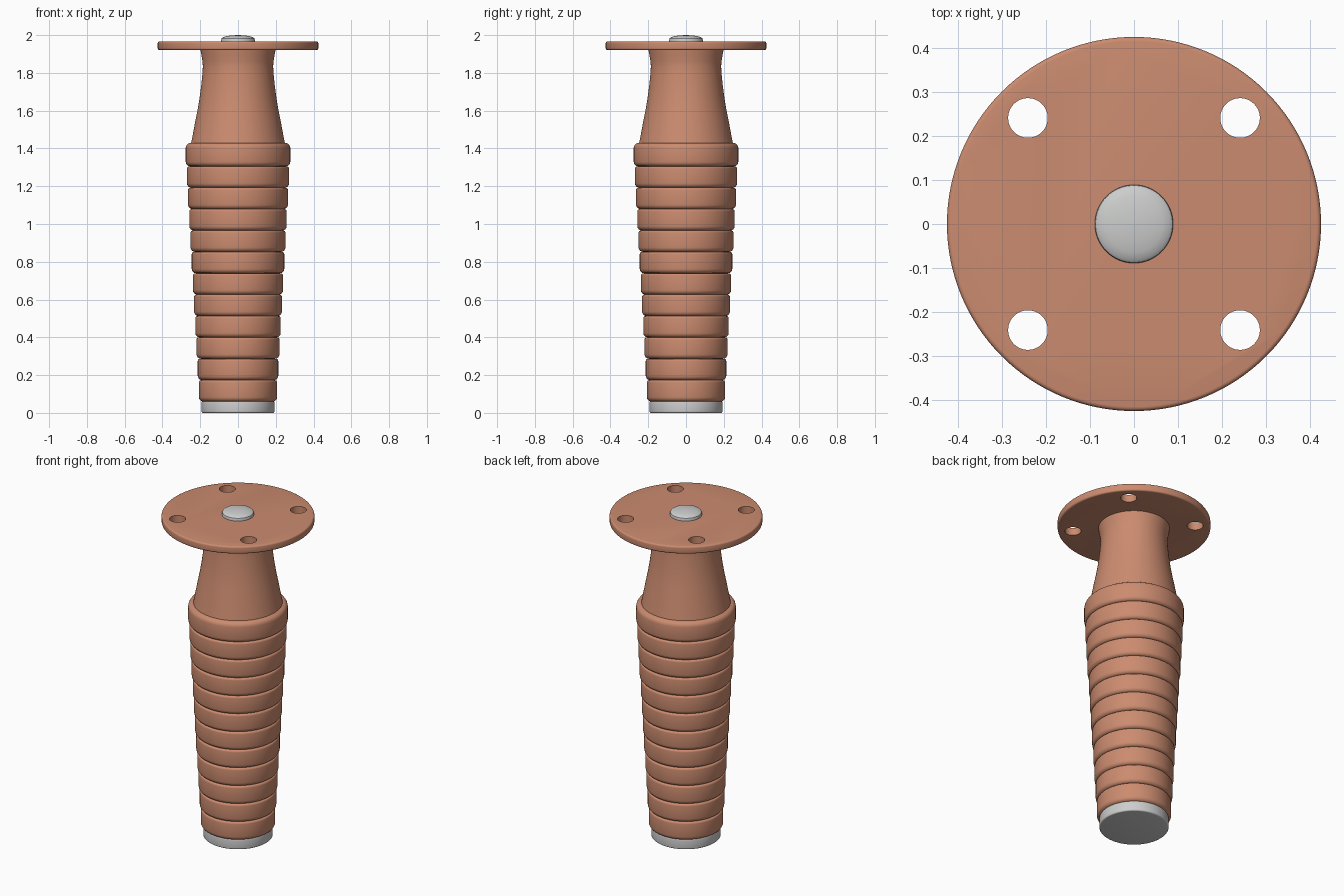
import bpy, math

cube = bpy.data.objects.get("Cube")
if cube:
    bpy.data.objects.remove(cube, do_unlink=True)


def material(name, colour):
    mat = bpy.data.materials.new(name)
    mat.use_nodes = True
    mat.diffuse_color = (*colour, 1)
    mat.node_tree.nodes["Principled BSDF"].inputs["Base Color"].default_value = (*colour, 1)
    return mat


copper = material("copper brown", (0.60, 0.26, 0.16))
grey = material("light grey", (0.60, 0.61, 0.60))


def smooth(obj, degrees=30):
    bpy.ops.object.select_all(action="DESELECT")
    obj.select_set(True)
    bpy.context.view_layer.objects.active = obj
    bpy.ops.object.shade_smooth_by_angle(angle=math.radians(degrees))


def lathe(name, profile, mat, sides=96):
    """Closed solid turned around z from (radius, height) pairs, bottom to top."""
    verts, faces = [], []
    for r, z in profile:
        for i in range(sides):
            a = math.tau * i / sides
            verts.append((r * math.cos(a), r * math.sin(a), z))
    for k in range(len(profile) - 1):
        for i in range(sides):
            j = (i + 1) % sides
            low, high = k * sides, (k + 1) * sides
            faces.append((low + i, low + j, high + j, high + i))
    faces.append(tuple(reversed(range(sides))))
    faces.append(tuple(range(len(verts) - sides, len(verts))))
    mesh = bpy.data.meshes.new(name)
    mesh.from_pydata(verts, [], faces)
    mesh.materials.append(mat)
    obj = bpy.data.objects.new(name, mesh)
    bpy.context.collection.objects.link(obj)
    return obj


def rounded(radius, bottom, top, low, high, steps=4):
    """Profile of a disc whose lower and upper rims are rounded."""
    points = []
    for i in range(steps + 1):
        a = math.pi / 2 * i / steps
        points.append((radius - low * (1 - math.sin(a)), bottom + low * (1 - math.cos(a))))
    for i in range(steps + 1):
        a = math.pi / 2 * i / steps
        points.append((radius - high * (1 - math.cos(a)), top - high * (1 - math.sin(a))))
    return points


# Metal foot
smooth(lathe("foot", rounded(0.193, 0, 0.065, 0.008, 0.01), grey))

# Stack of tapering grip rings
count, pitch, base = 12, 0.1132, 0.06
for n in range(count):
    radius = 0.207 + (0.277 - 0.207) * n / (count - 1)
    bottom = base + n * pitch
    last = n == count - 1
    top = 1.43 if last else bottom + pitch
    smooth(lathe(f"grip_ring_{n + 1}",
                 rounded(radius, bottom, top, 0.024, 0.028 if last else 0.012), copper))

# Waisted neck
smooth(lathe("neck", [(0.25, 1.42), (0.238, 1.48), (0.225, 1.55), (0.213, 1.61),
                      (0.203, 1.67), (0.195, 1.73), (0.189, 1.79), (0.186, 1.835),
                      (0.188, 1.86), (0.193, 1.89), (0.199, 1.925)], copper))

# Mounting plate with four screw holes
plate = lathe("mounting_plate", rounded(0.425, 1.921, 1.967, 0.01, 0.01), copper, 128)
for sx in (-1, 1):
    for sy in (-1, 1):
        bpy.ops.mesh.primitive_cylinder_add(vertices=48, radius=0.045, depth=0.2,
                                            location=(sx * 0.241, sy * 0.241, 1.944))
        cutter = bpy.context.object
        cutter.name = "hole_cutter"
        cutter.hide_render = True
        cutter.data.materials.append(copper)
        cut = plate.modifiers.new("hole", "BOOLEAN")
        cut.operation = "DIFFERENCE"
        cut.solver = "EXACT"
        cut.object = cutter
        bpy.context.view_layer.objects.active = plate
        bpy.ops.object.modifier_apply(modifier=cut.name)
        bpy.data.objects.remove(cutter, do_unlink=True)
smooth(plate)

# Domed bolt head
smooth(lathe("bolt_head", [(0.089, 1.96), (0.089, 1.977), (0.087, 1.983), (0.081, 1.988),
                           (0.065, 1.993), (0.045, 1.997), (0.022, 1.999), (0.002, 2.0)], grey))
